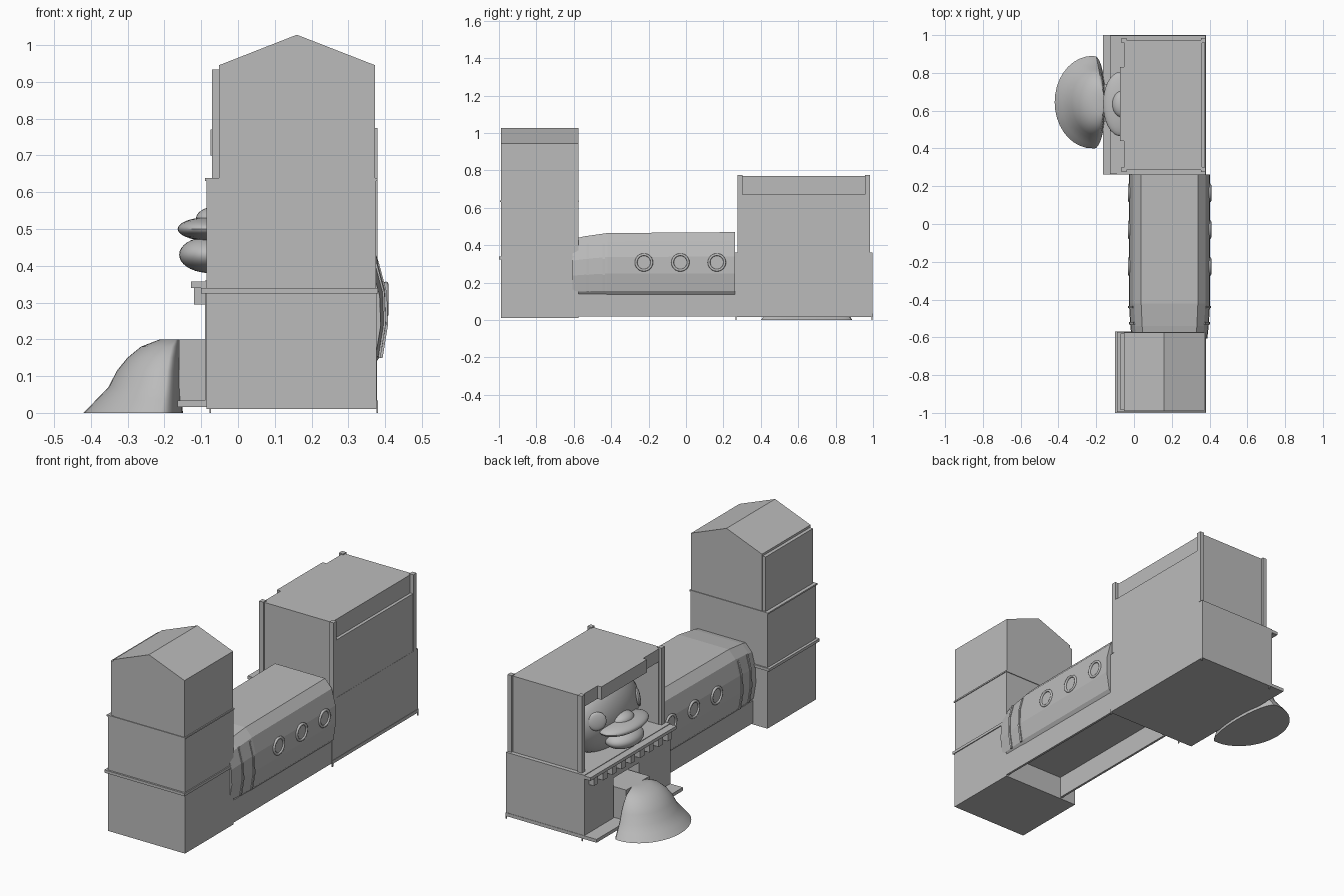
import bpy, bmesh, math
from mathutils import Matrix, Vector

cube = bpy.data.objects.get("Cube")
if cube:
    bpy.data.objects.remove(cube, do_unlink=True)

grey = bpy.data.materials.new("plain_grey")
grey.use_nodes = True
grey.diffuse_color = (0.5, 0.5, 0.5, 1)
grey.node_tree.nodes["Principled BSDF"].inputs["Base Color"].default_value = (0.5, 0.5, 0.5, 1)


def finish(name, bm, smooth=False):
    bmesh.ops.recalc_face_normals(bm, faces=bm.faces)
    mesh = bpy.data.meshes.new(name)
    bm.to_mesh(mesh)
    bm.free()
    mesh.materials.append(grey)
    obj = bpy.data.objects.new(name, mesh)
    bpy.context.collection.objects.link(obj)
    if smooth:
        bpy.ops.object.select_all(action='DESELECT')
        obj.select_set(True)
        bpy.context.view_layer.objects.active = obj
        bpy.ops.object.shade_smooth_by_angle(angle=math.radians(35))
    return obj


def box(name, x, y, z):
    """Box from (min, max) pairs."""
    bm = bmesh.new()
    size = [b - a for a, b in (x, y, z)]
    mid = [(a + b) / 2 for a, b in (x, y, z)]
    bmesh.ops.create_cube(bm, size=1, matrix=Matrix.Translation(mid) @ Matrix.Diagonal((*size, 1)))
    return finish(name, bm)


def ball(name, centre, radii):
    bm = bmesh.new()
    bmesh.ops.create_uvsphere(bm, u_segments=32, v_segments=18, radius=1,
                              matrix=Matrix.Translation(centre) @ Matrix.Diagonal((*radii, 1)))
    return finish(name, bm, True)


def loft(name, rings, smooth=False):
    """Skin closed rings of points and cap both ends."""
    bm = bmesh.new()
    rows = [[bm.verts.new(p) for p in ring] for ring in rings]
    n = len(rows[0])
    for a, b in zip(rows, rows[1:]):
        for i in range(n):
            j = (i + 1) % n
            bm.faces.new((a[i], a[j], b[j], b[i]))
    bm.faces.new(rows[0])
    bm.faces.new(rows[-1])
    return finish(name, bm, smooth)


# Tower: three storeys, ledges and a gabled top
TY = (-0.99, -0.575)
box("tower_base", (-0.085, 0.376), TY, (0.01, 0.33))
box("tower_ledge_low", (-0.1, 0.381), (-1.0, -0.568), (0.325, 0.34))
box("tower_middle", (-0.085, 0.375), TY, (0.34, 0.632))
box("tower_ledge_high", (-0.09, 0.379), (-0.994, -0.571), (0.63, 0.638))
gable = [(-0.052, 0.638), (0.373, 0.638), (0.373, 0.945), (0.16, 1.028), (-0.052, 0.945)]
loft("tower_top", [[(x, y, z) for x, z in gable] for y in TY])
box("tower_side_panel", (-0.071, -0.052), (-0.985, -0.58), (0.638, 0.933))

# Carriage body with a tapered nose against the tower
half = [(0.185, 0.135), (0.2, 0.155), (0.215, 0.25), (0.212, 0.34),
        (0.19, 0.425), (0.15, 0.47)]
section = half + [(-x, z) for x, z in reversed(half)]
MID = 0.188


def carriage_ring(y, sx, sz):
    return [(MID + x * sx, y, 0.135 + (z - 0.135) * sz) for x, z in section]


loft("carriage", [carriage_ring(0.262, 1, 1), carriage_ring(-0.42, 1, 0.985),
                  carriage_ring(-0.54, 0.965, 0.935), carriage_ring(-0.607, 0.93, 0.89)])

# Walls below the carriage, portholes and door strips on both sides
for side, label in ((1, "left"), (-1, "right")):
    x = MID + side * 0.187
    box("wall_" + label, (min(x, x - side * 0.012), max(x, x - side * 0.012)),
        (-0.58, 0.265), (0.018, 0.14))
    for k in range(3):
        bpy.ops.mesh.primitive_torus_add(
            major_segments=24, minor_segments=8, major_radius=0.042, minor_radius=0.007,
            location=(MID + side * 0.214, -0.225 + k * 0.195, 0.308),
            rotation=(0, math.pi / 2, 0))
        ring = bpy.context.object
        ring.name = f"porthole_{label}_{k}"
        ring.data.materials.append(grey)
        bpy.ops.object.shade_smooth()
    for y in (-0.525, -0.44):
        scale = 0.965 if y < -0.5 else 0.995
        path = [(MID + side * (px * scale), pz * 0.96) for px, pz in half[1:5]]
        rings = [[(px, y - 0.006, pz), (px + side * 0.006, y - 0.006, pz),
                  (px + side * 0.006, y + 0.006, pz), (px, y + 0.006, pz)] for px, pz in path]
        loft("door_strip_" + label, rings)

# Rear building base with a doorway on the right side
box("rear_floor", (-0.165, 0.38), (0.262, 1.0), (0.016, 0.034))
box("rear_base_core", (0.03, 0.378), (0.262, 0.998), (0.02, 0.36))
box("rear_base_front", (-0.09, 0.03), (0.262, 0.53), (0.02, 0.36))
box("rear_base_back", (-0.09, 0.03), (0.75, 0.998), (0.02, 0.36))
box("doorway_lintel", (-0.09, 0.03), (0.53, 0.75), (0.25, 0.36))
for x in (-0.078, 0.376):
    for y in (0.264, 0.992):
        box("foot", (x, x + 0.005), (y, y + 0.006), (0, 0.02))

# Shelf with hanging blocks
box("shelf", (-0.128, 0), (0.265, 0.998), (0.34, 0.357))
for k in range(9):
    y = 0.29 + k * 0.079
    box("shelf_block", (-0.12, -0.088), (y, y + 0.036), (0.295, 0.34))

# Rear upper storey, open on the right side
box("upper_core", (0.1, 0.36), (0.285, 0.975), (0.36, 0.77))
box("upper_wall_front", (-0.05, 0.1), (0.285, 0.305), (0.36, 0.77))
box("upper_wall_back", (-0.05, 0.1), (0.955, 0.975), (0.36, 0.77))
box("upper_roof", (-0.05, 0.1), (0.305, 0.955), (0.75, 0.77))
box("upper_left_wall", (0.36, 0.377), (0.285, 0.975), (0.36, 0.672))
for x in (-0.066, 0.354):
    for y in (0.275, 0.957):
        box("corner_post", (x, x + 0.025), (y, y + 0.027), (0.36, 0.775))
box("opening_header", (-0.052, -0.035), (0.305, 0.955), (0.7, 0.77))
box("header_plate", (-0.075, -0.052), (0.44, 0.83), (0.7, 0.77))

# Bird head in the opening
ball("bird_head", (0.07, 0.635, 0.53), (0.14, 0.27, 0.2))
ball("upper_beak", (-0.072, 0.635, 0.5), (0.092, 0.17, 0.033))
ball("beak_bridge", (-0.065, 0.635, 0.525), (0.05, 0.07, 0.035))
ball("lower_beak", (-0.075, 0.635, 0.43), (0.085, 0.12, 0.05))
for side in (1, -1):
    normal = Vector((-0.75, side * 0.62, 0.15)).normalized()
    bm = bmesh.new()
    turn = normal.to_track_quat('Z', 'Y').to_matrix().to_4x4()
    spot = Matrix.Translation((-0.035, 0.635 + side * 0.175, 0.565))
    bmesh.ops.create_uvsphere(bm, u_segments=24, v_segments=12, radius=0.048,
                              matrix=spot @ turn @ Matrix.Diagonal((1, 1, 0.25, 1)))
    finish("bird_eye", bm, True)

# Flared slide spilling out of the doorway
profile = [(1, 0), (0.87, 0.035), (0.74, 0.07), (0.65, 0.115), (0.54, 0.15),
           (0.4, 0.18), (0.2, 0.2), (0.04, 0.2)]
rings = []
for f, z in profile:
    ring = []
    for k in range(36):
        a = math.tau * k / 36
        c, s = math.cos(a), math.sin(a)
        reach = 0.2 if c > 0 else 0.06
        ring.append((-0.21 - c * reach * f - 0.01 * (c > 0) * f + 0.05 * (1 - f),
                     0.645 + s * 0.245 * (f ** 0.8), z))
    rings.append(ring)
loft("slide", rings, True)
box("slide_tunnel", (-0.16, 0.03), (0.54, 0.74), (0.03, 0.2))
